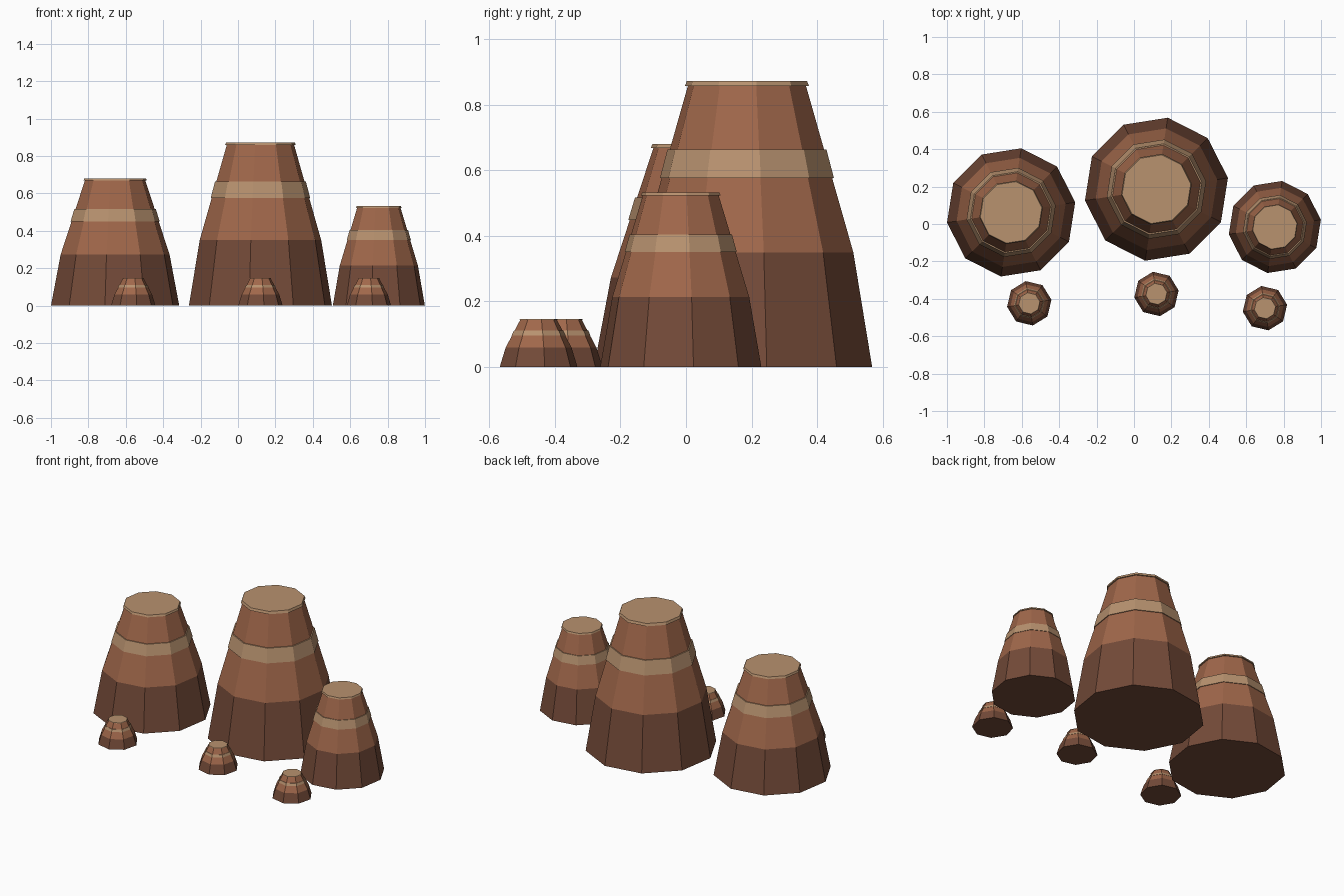
import bpy
import bmesh
from math import cos, sin, pi, radians

cube = bpy.data.objects.get("Cube")
if cube:
    bpy.data.objects.remove(cube)


def make_material(name, color):
    mat = bpy.data.materials.new(name)
    mat.use_nodes = True
    mat.diffuse_color = (*color, 1)
    mat.node_tree.nodes["Principled BSDF"].inputs["Base Color"].default_value = (*color, 1)
    return mat


dark_rock = make_material("dark rock", (0.174, 0.069, 0.040))
red_rock = make_material("red rock", (0.352, 0.136, 0.069))
sandstone = make_material("sandstone", (0.479, 0.287, 0.159))

TURN = radians(9)


def lathe(name, sides, profile, radius, height, location, mats):
    """Stack faceted rings from (radius, height) fractions; one material per layer."""
    bm = bmesh.new()
    rings = []
    for r, z in profile:
        angles = [TURN + 2 * pi * i / sides for i in range(sides)]
        rings.append([bm.verts.new((r * radius * cos(a), r * radius * sin(a), z * height))
                      for a in angles])
    for layer, (low, high) in enumerate(zip(rings, rings[1:])):
        for i in range(sides):
            j = (i + 1) % sides
            bm.faces.new((low[i], low[j], high[j], high[i])).material_index = layer
    bm.faces.new(rings[0][::-1]).material_index = 0
    bm.faces.new(rings[-1]).material_index = len(mats) - 1
    mesh = bpy.data.meshes.new(name)
    bm.to_mesh(mesh)
    bm.free()
    for mat in mats:
        mesh.materials.append(mat)
    obj = bpy.data.objects.new(name, mesh)
    obj.location = location
    bpy.context.collection.objects.link(obj)


def butte(name, sides, x, y, radius, height):
    place = (x, y, 0)
    # Dark foot and red upper slope
    lathe(name + "_body", sides, [(1, 0), (0.85, 0.4), (0.47, 0.985)],
          radius, height, place, [dark_rock, red_rock])
    # Pale stratum standing slightly proud of the slope
    lathe(name + "_band", sides, [(0.695, 0.66), (0.635, 0.76)],
          radius, height, place, [sandstone])
    # Pale flat cap
    lathe(name + "_cap", sides, [(0.495, 0.982), (0.48, 1)],
          radius, height, place, [sandstone])


# Three large buttes
butte("middle_butte", 10, 0.12, 0.186, 0.387, 0.873)
butte("right_butte", 10, -0.657, 0.062, 0.347, 0.68)
butte("left_butte", 10, 0.753, -0.016, 0.249, 0.532)

# Three small outcrops in front
for side, x, y in (("right", -0.56, -0.424), ("middle", 0.12, -0.374), ("left", 0.70, -0.45)):
    butte(side + "_outcrop", 8, x, y, 0.12, 0.146)
